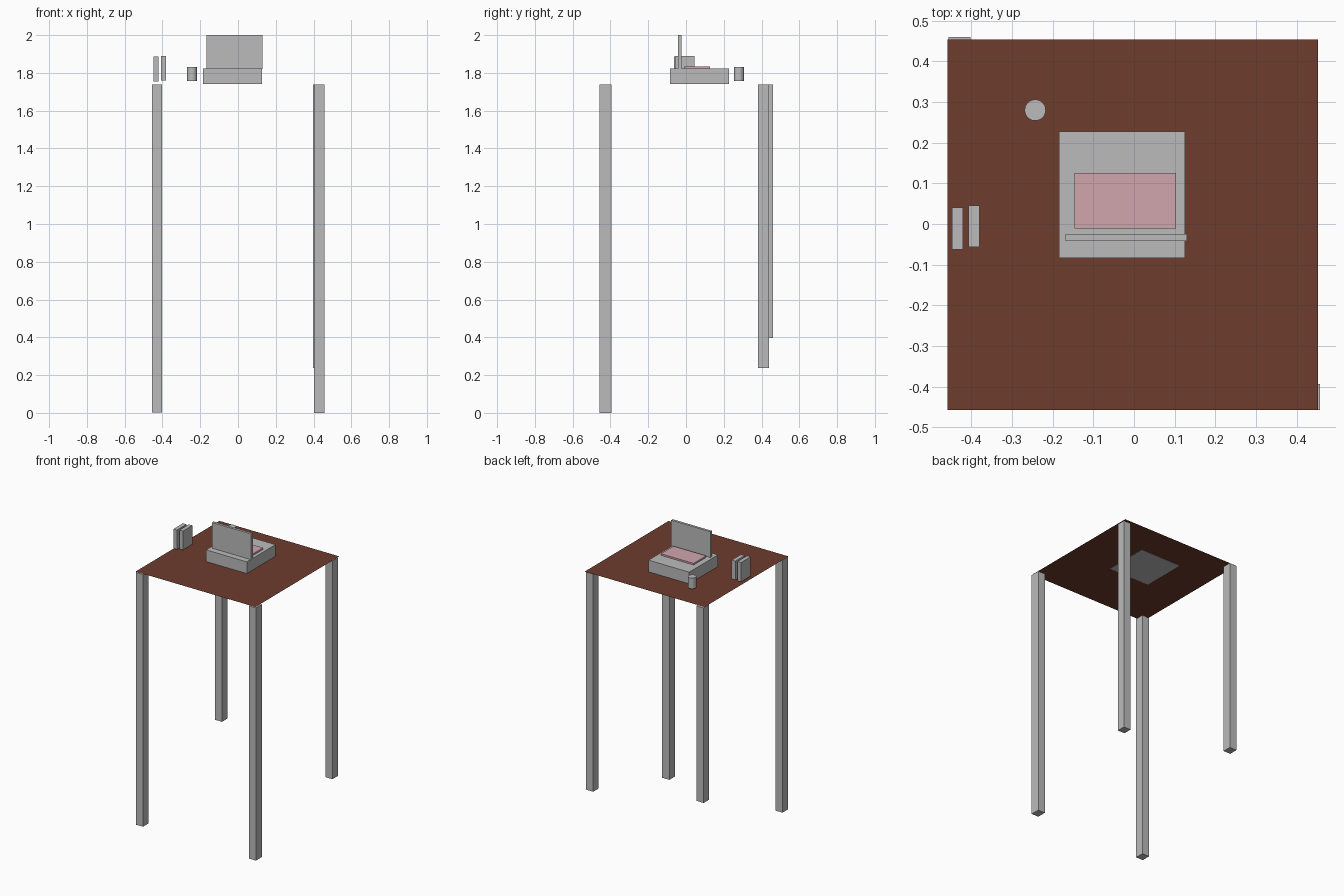
import bpy

if "Cube" in bpy.data.objects:
    bpy.data.objects.remove(bpy.data.objects["Cube"])


def material(name, rgb):
    m = bpy.data.materials.new(name)
    m.diffuse_color = (*rgb, 1.0)
    m.use_nodes = True
    m.node_tree.nodes["Principled BSDF"].inputs["Base Color"].default_value = m.diffuse_color
    return m


GREY = material("light grey", (0.50, 0.50, 0.50))
BROWN = material("dark brown", (0.155, 0.045, 0.027))
PINK = material("dusty pink", (0.63, 0.38, 0.42))


def box(name, x, y, z, mat):
    """Box from (min, max) extents on each axis."""
    bpy.ops.mesh.primitive_cube_add(
        size=1, location=[(a + b) / 2 for a, b in (x, y, z)])
    o = bpy.context.object
    o.name = name
    o.scale = [b - a for a, b in (x, y, z)]
    bpy.ops.object.transform_apply(location=False, rotation=False, scale=True)
    o.data.materials.append(mat)
    return o


# Table top: a single thin sheet
bpy.ops.mesh.primitive_plane_add(size=0.912, location=(-0.003, -0.002, 1.743))
top = bpy.context.object
top.name = "table_top"
top.data.materials.append(BROWN)

# Legs: the two back ones are shorter
LEG_TOP = 1.738
box("front_left_leg", (-0.456, -0.402), (-0.458, -0.397), (0.003, LEG_TOP), GREY)
box("front_right_leg", (0.403, 0.457), (-0.458, -0.394), (0.0, LEG_TOP), GREY)
box("back_left_leg", (-0.456, -0.402), (0.400, 0.460), (0.397, LEG_TOP), GREY)
box("back_right_leg", (0.398, 0.452), (0.381, 0.440), (0.238, LEG_TOP), GREY)

# Computer: base, upright screen and keyboard pad
box("computer_base", (-0.184, 0.126), (-0.084, 0.228), (1.741, 1.823), GREY)
box("screen", (-0.168, 0.130), (-0.042, -0.025), (1.820, 2.0), GREY)
box("keyboard_pad", (-0.146, 0.103), (-0.011, 0.126), (1.815, 1.834), PINK)

# Pair of upright books
box("outer_book", (-0.447, -0.420), (-0.063, 0.040), (1.754, 1.888), GREY)
box("inner_book", (-0.407, -0.380), (-0.056, 0.046), (1.759, 1.889), GREY)

# Cup
bpy.ops.mesh.primitive_cylinder_add(
    vertices=32, radius=0.026, depth=0.074, location=(-0.243, 0.280, 1.793))
cup = bpy.context.object
cup.name = "cup"
cup.data.materials.append(GREY)
